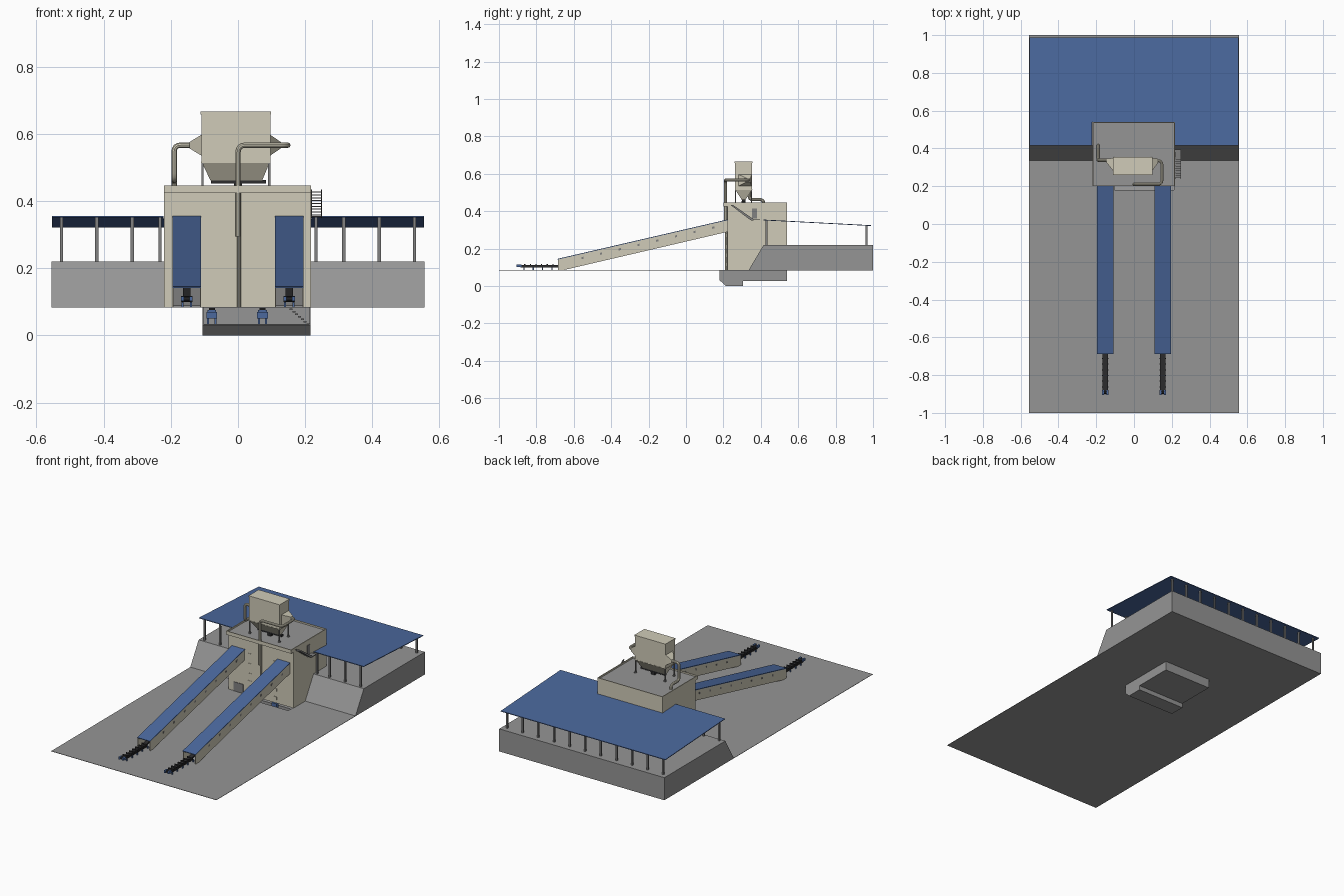
import bpy, bmesh, math
from mathutils import Vector

if "Cube" in bpy.data.objects:
    bpy.data.objects.remove(bpy.data.objects["Cube"])


def material(name, rgb):
    m = bpy.data.materials.new(name)
    m.diffuse_color = (*rgb, 1)
    m.use_nodes = True
    m.node_tree.nodes["Principled BSDF"].inputs["Base Color"].default_value = m.diffuse_color
    return m


CONCRETE = material("concrete grey", (0.30, 0.30, 0.30))
BEIGE = material("beige cladding", (0.63, 0.60, 0.48))
BLUE = material("blue sheet", (0.07, 0.14, 0.34))
STEEL = material("steel grey", (0.22, 0.22, 0.22))
DARK = material("dark rubber", (0.025, 0.025, 0.027))


def mesh(name, verts, faces, mat):
    me = bpy.data.meshes.new(name)
    me.from_pydata(verts, [], faces)
    bm = bmesh.new()
    bm.from_mesh(me)
    bmesh.ops.recalc_face_normals(bm, faces=bm.faces)
    bm.to_mesh(me)
    bm.free()
    me.materials.append(mat)
    ob = bpy.data.objects.new(name, me)
    bpy.context.collection.objects.link(ob)
    return ob


def loft(name, a, b, mat):
    """Closed solid between two rings with equal point counts."""
    n = len(a)
    sides = [(i, (i + 1) % n, n + (i + 1) % n, n + i) for i in range(n)]
    return mesh(name, list(a) + list(b), sides + [tuple(range(n)), tuple(range(n, 2 * n))], mat)


def box(name, x0, x1, y0, y1, z0, z1, mat):
    ring = lambda z: [(x0, y0, z), (x1, y0, z), (x1, y1, z), (x0, y1, z)]
    return loft(name, ring(z0), ring(z1), mat)


def prism(name, profile, x0, x1, mat):
    """Side profile of (y, z) points extruded along x."""
    return loft(name, [(x0, y, z) for y, z in profile], [(x1, y, z) for y, z in profile], mat)


def pipe(name, pts, r, mat, bend=0.022):
    """Round pipe along a path with rounded elbows."""
    pts = [Vector(p) for p in pts]
    path = [pts[0]]
    for p, c, n in zip(pts, pts[1:], pts[2:]):
        a, b = c + (p - c).normalized() * bend, c + (n - c).normalized() * bend
        path += [a.lerp(c, t).lerp(c.lerp(b, t), t) for t in (0, .25, .5, .75, 1)]
    path.append(pts[-1])
    cu = bpy.data.curves.new(name, 'CURVE')
    cu.dimensions = '3D'
    cu.bevel_depth, cu.bevel_resolution, cu.use_fill_caps = r, 3, True
    sp = cu.splines.new('POLY')
    sp.points.add(len(path) - 1)
    for q, v in zip(sp.points, path):
        q.co = (*v, 1)
    cu.materials.append(mat)
    ob = bpy.data.objects.new(name, cu)
    bpy.context.collection.objects.link(ob)
    bpy.ops.object.select_all(action='DESELECT')
    ob.select_set(True)
    bpy.context.view_layer.objects.active = ob
    bpy.ops.object.convert(target='MESH')
    bpy.ops.object.shade_smooth_by_angle()
    return ob


G = 0.085  # ground level

# Ground sheet around the pit
PX0, PX1, PY0, PY1 = -0.105, 0.215, 0.18, 0.54
for side, r in {"front": (-.555, .555, -1, PY0), "back": (-.555, .555, PY1, 1),
                "left": (-.555, PX0, PY0, PY1), "right": (PX1, .555, PY0, PY1)}.items():
    box("ground_" + side, *r, G - .002, G, CONCRETE)

# Pit: stepped floor, side and back walls, open front above the sloped edge
floor = [(PY0, .031), (.212, .001), (.305, .001), (.305, .027), (PY1, .027)]
top = [(y, z + .003) for y, z in floor]
n = len(floor)
prism("pit_floor", [(PY0, .031), (.212, 0), (.305, 0), (.305, .027), (PY1, .027), (PY1, .03),
                    (.302, .03), (.302, .003), (.213, .003), (PY0, .034)], PX0, PX1, CONCRETE)
wall = [(PY0, G), (PY0, .031), (.212, 0), (.305, 0), (.305, .027), (PY1, .027), (PY1, G)]
prism("pit_wall_left", wall, PX0, PX0 + .003, CONCRETE)
prism("pit_wall_right", wall, PX1 - .003, PX1, CONCRETE)
box("pit_wall_back", PX0, PX1, PY1 - .003, PY1, .027, G, CONCRETE)

# Pit stairs
for i in range(7):
    x = .153 + i * .0085
    box("pit_stair_tread", x, x + .009, .32, .36, .076 - i * .0075, .08 - i * .0075, STEEL)

# Feeders in the pit
for x in (-.078, .073):
    box("feeder_body", x - .013, x + .013, .26, .48, .058, .076, BLUE)
    box("feeder_belt", x - .009, x + .009, .255, .485, .076, .081, DARK)
    for dx in (-.014, .008):
        for y in (.25, .35, .46):
            box("feeder_leg", x + dx, x + dx + .006, y, y + .012, .003 if y < .3 else .03, .06, BLUE)
    box("feeder_head", x - .016, x + .016, .24, .262, .05, .07, BLUE)

# Raised rear platform with a sloped front
prism("platform", [(.335, G), (.415, .22), (1, .22), (1, G)], -.555, .555, CONCRETE)

# Canopy roof, notched round the building, falling to the rear
zr = lambda y: .355 - (y - .415) * .03 / .573
outline = [(-.553, .415), (-.222, .415), (-.222, .541), (.218, .541), (.218, .415),
           (.553, .415), (.553, .988), (-.553, .988)]
loft("canopy_roof", [(x, y, zr(y) - .004) for x, y in outline],
     [(x, y, zr(y)) for x, y in outline], BLUE)

# Canopy columns
for i in range(11):
    x = -.525 + i * .105
    spots = [(x, .966)]
    if abs(x) > .22:
        spots.append((x, .43))
    elif abs(x) > .2:
        spots.append((math.copysign(.232, x), .43))
    for cx, cy in spots:
        box("canopy_column", cx - .005, cx + .005, cy - .005, cy + .005, .22, zr(cy) - .003, STEEL)

# Main building with a parapet round the flat roof
BX0, BX1, BY0, BY1 = -.22, .217, .2, .541
box("building_walls", BX0, BX1, .222, BY1, G, .428, BEIGE)
box("roof_slab", BX0, BX1, BY0, BY1, .424, .434, BEIGE)
box("roof_deck", BX0 + .004, BX1 - .004, BY0 + .004, BY1 - .004, .434, .437, CONCRETE)
for r in ((BX0, BX1, BY0, BY0 + .005), (BX0, BX1, BY1 - .005, BY1),
          (BX0, BX0 + .005, BY0, BY1), (BX1 - .005, BX1, BY0, BY1)):
    box("parapet", *r, .432, .446, BEIGE)

# Front wall windows and gates
for z in (.115, .165, .21, .27, .33):
    for x in (-.075, .095):
        box("wall_window", x - .011, x + .011, .2195, .223, z - .009, z + .009, BEIGE)
box("front_gate", -.185, -.12, .219, .223, G, .14, STEEL)
box("side_door", BX1 - .001, BX1 + .002, .352, .38, .36, .415, STEEL)

# Side stair down from the roof to a landing
for i in range(9):
    y, z = .245 + i * .012, .428 - i * .0085
    box("side_stair_tread", .219, .248, y, y + .014, z - .003, z, STEEL)
for x in (.217, .247):
    prism("side_stair_stringer", [(.237, .434), (.25, .434), (.36, .358), (.36, .350), (.345, .352)],
          x, x + .003, STEEL)
box("side_stair_landing", .217, .25, .345, .395, .352, .356, STEEL)

# Inclined conveyor galleries
S = .21 / .905
for s in (-1, 1):
    c = s * .1525
    x0, x1 = c - .042, c + .042
    side = [(-.685, G), (-.655, G), (.224, .29), (.224, .353), (-.685, .143)]
    prism("gallery_wall_left", side, x0, x0 + .003, BEIGE)
    prism("gallery_wall_right", side, x1 - .003, x1, BEIGE)
    prism("gallery_roof", [(-.688, .141), (.224, .352), (.224, .356), (-.688, .145)],
          x0 - .001, x1 + .001, BLUE)
    prism("gallery_floor", [(-.655, G), (.224, .29), (.224, .294), (-.655, G + .004)],
          x0 + .001, x1 - .001, CONCRETE)
    # Gallery windows
    for i in range(8):
        y = -.56 + i * .1
        z = .114 + (y + .685) * S
        for x in (x0 - .001, x1 - .001):
            prism("gallery_window", [(y, z), (y + .012, z + .003), (y + .012, z + .014), (y, z + .011)],
                  x, x + .002, STEEL)
    # Belt conveyor: flat loading section, then rising inside the gallery
    prism("conveyor_belt", [(-.89, .103), (-.68, .103), (.22, .308), (.22, .316), (-.68, .112), (-.89, .112)],
          c - .011, c + .011, DARK)
    for e in (-1, 1):
        xr = c + e * .0125
        box("conveyor_rail", xr - .0015, xr + .0015, -.885, -.67, .098, .107, DARK)
        for y in (-.87, -.82, -.77, -.72, -.67):
            box("conveyor_leg", xr - .003, xr + .003, y, y + .006, G, .1, BLUE)
        box("conveyor_bearing", xr - .005, xr + .005, -.905, -.88, .102, .116, BLUE)
    for i in range(7):
        y = -.865 + i * .03
        box("conveyor_idler", c - .017, c + .017, y, y + .006, .1, .117, DARK)
    pipe("tail_drum", [(c - .014, -.892, .108), (c + .014, -.892, .108)], .008, DARK)

# Dust collector: casing, hopper, side cones, screw and legs
DX0, DX1, DY0, DY1 = -.109, .096, .262, .354
rect = lambda x0, x1, y0, y1, z: [(x0, y0, z), (x1, y0, z), (x1, y1, z), (x0, y1, z)]
box("collector_casing", DX0, DX1, DY0, DY1, .515, .66, BEIGE)
box("collector_lid", DX0 - .002, DX1 + .002, DY0 - .002, DY1 + .002, .658, .666, BEIGE)
box("collector_flange", DX0 - .001, DX1 + .001, DY0 - .001, DY1 + .001, .513, .517, BEIGE)
loft("collector_hopper", rect(-.082, .072, .298, .318, .461),
     rect(DX0 + .002, DX1 - .002, DY0 + .002, DY1 - .002, .514), BEIGE)
box("collector_screw", -.08, .083, .299, .317, .452, .462, DARK)
box("collector_outlet", -.012, .012, .298, .318, .436, .454, DARK)
PY, PZ = .34, .566
for xa, xb, name in ((DX0, -.145, "left"), (DX1, .128, "right")):
    ring = lambda x, h, y0, y1: [(x, y0, PZ - h), (x, y1, PZ - h), (x, y1, PZ + h), (x, y0, PZ + h)]
    loft("collector_cone_" + name, ring(xa, .031, .28, .35), ring(xb, .009, .325, .345), BEIGE)
for x in (DX0 + .003, DX1 - .003):
    for y in (DY0 + .003, DY1 - .003):
        box("collector_leg", x - .003, x + .003, y - .003, y + .003, .436, .516, STEEL)
        box("collector_foot", x - .006, x + .006, y - .006, y + .006, .436, .442, STEEL)

# Exhaust and intake pipes
pipe("exhaust_pipe", [(0, .211, .295), (0, .211, PZ), (.148, .211, PZ), (.148, .335, PZ), (.12, .335, PZ)],
     .008, BEIGE)
pipe("front_downpipe", [(.003, .215, G), (.003, .215, .425)], .006, BEIGE)
pipe("intake_pipe", [(-.14, .338, PZ), (-.19, .338, PZ), (-.19, .338, .462), (-.19, .415, .462),
                     (-.19, .415, .436)], .0085, BEIGE, .02)
